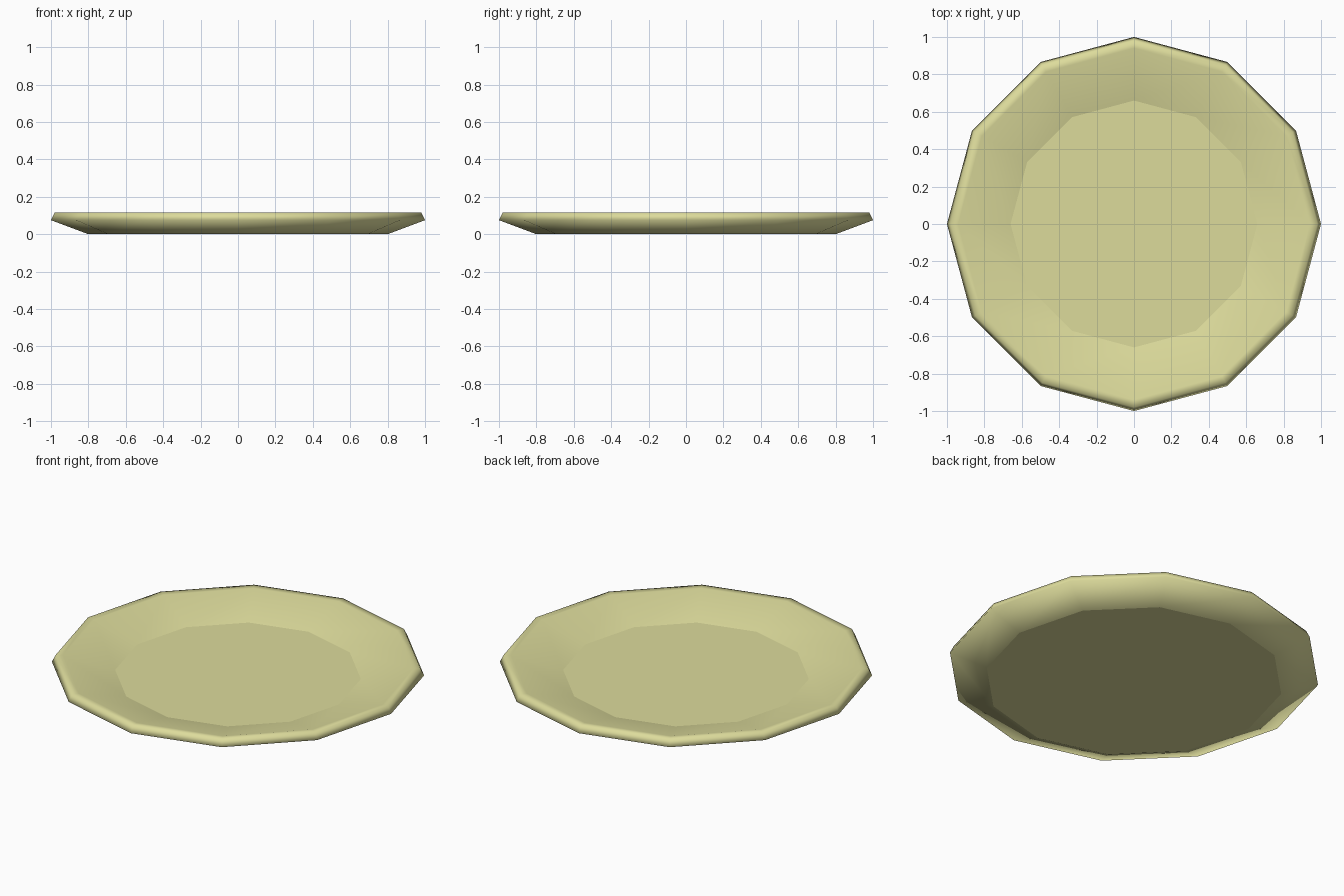
import bpy
import bmesh
from math import tau
from mathutils import Matrix, Vector

SIDES = 12

if "Cube" in bpy.data.objects:
    bpy.data.objects.remove(bpy.data.objects["Cube"], do_unlink=True)

# Single glaze colour
glaze = bpy.data.materials.new("pale_olive_glaze")
glaze.use_nodes = True
colour = (0.72, 0.71, 0.33, 1)
glaze.diffuse_color = colour
bsdf = next(n for n in glaze.node_tree.nodes if n.type == "BSDF_PRINCIPLED")
bsdf.inputs["Base Color"].default_value = colour

# Cross-section (radius, height): base edge, outer lip, rim top, inner rim, floor edge
profile = [(0.8, 0), (1, 0.075), (0.98, 0.115), (0.94, 0.113), (0.66, 0.04)]

bm = bmesh.new()
rings = []
for radius, height in profile:
    rings.append([
        bm.verts.new(Matrix.Rotation(tau * i / SIDES, 3, "Z") @ Vector((radius, 0, height)))
        for i in range(SIDES)
    ])

# Walls and rim, smooth shaded
for lower, upper in zip(rings, rings[1:]):
    for i in range(SIDES):
        j = (i + 1) % SIDES
        bm.faces.new((lower[i], lower[j], upper[j], upper[i])).smooth = True

# Flat underside and eating surface
bm.faces.new(reversed(rings[0])).smooth = False
bm.faces.new(rings[-1]).smooth = False
bmesh.ops.recalc_face_normals(bm, faces=bm.faces)

mesh = bpy.data.meshes.new("plate")
bm.to_mesh(mesh)
bm.free()
mesh.materials.append(glaze)
plate = bpy.data.objects.new("plate", mesh)
bpy.context.collection.objects.link(plate)
